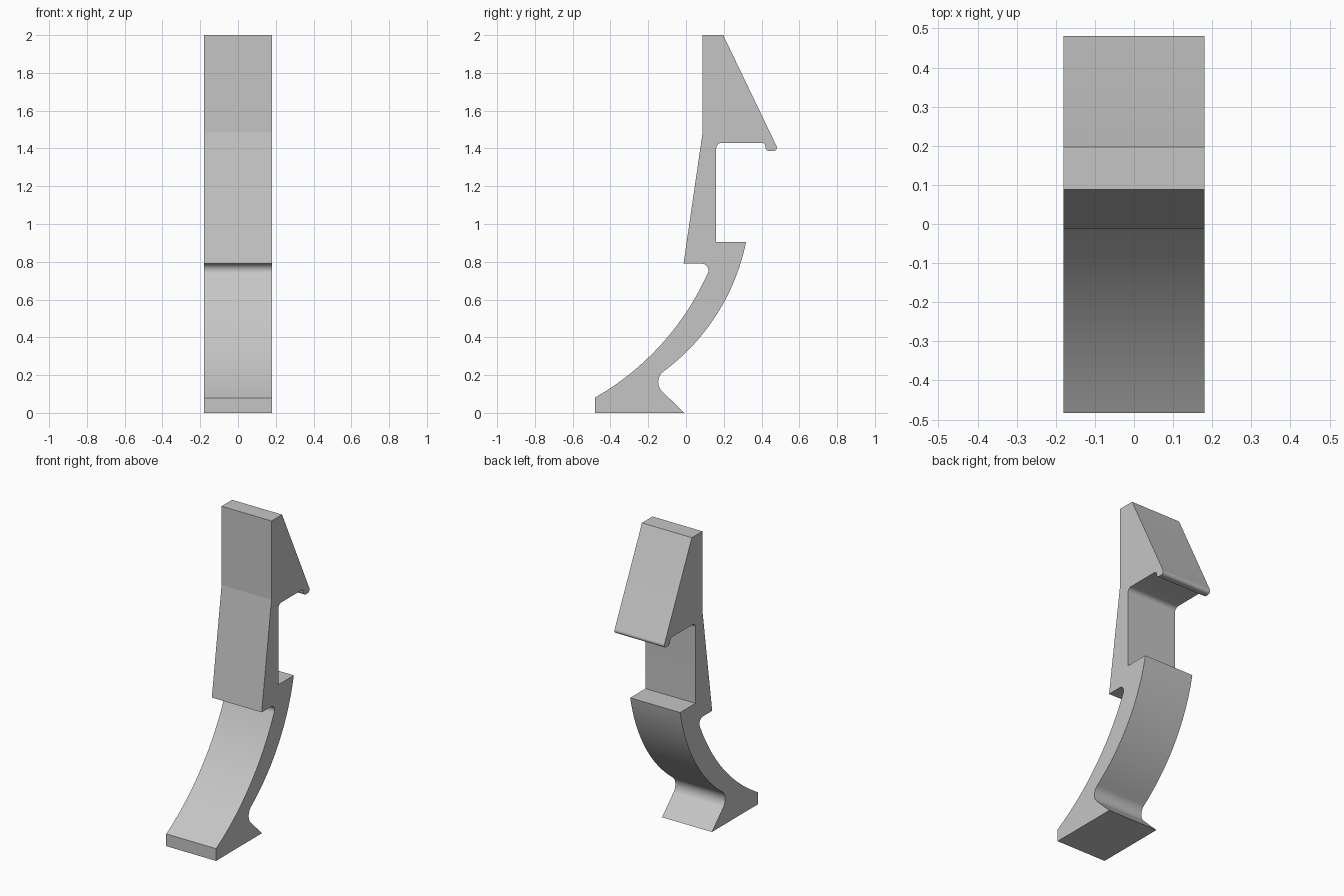
import bpy
import bmesh
import math
from mathutils import Vector

cube = bpy.data.objects.get("Cube")
if cube:
    bpy.data.objects.remove(cube, do_unlink=True)

HALF_WIDTH = 0.18


def arc(start, via, end, steps=20):
    """Points on the circle through three points, both ends included."""
    a, b, c = Vector(start), Vector(via), Vector(end)
    u, v = b - a, c - a
    d = 2 * u.cross(v)
    centre = a + Vector((v.y * u.length_squared - u.y * v.length_squared,
                         u.x * v.length_squared - v.x * u.length_squared)) / d
    first = math.atan2(*(a - centre).yx)
    last = math.atan2(*(c - centre).yx)
    sweep = (last - first) % math.tau
    if d < 0:
        sweep -= math.tau
    r = (a - centre).length
    return [(centre.x + r * math.cos(first + sweep * i / steps),
             centre.y + r * math.sin(first + sweep * i / steps))
            for i in range(steps + 1)]


def bow(start, end, sag):
    """Arc bulging to the right of its chord by sag."""
    a, b = Vector(start), Vector(end)
    side = Vector((b.y - a.y, a.x - b.x)).normalized()
    return arc(start, (a + b) / 2 + side * sag, end, 32)


# Side outline (y, z), counter-clockwise from the front of the foot
outline = [(-0.483, 0), (-0.01, 0)]
outline += arc((-0.132, 0.12), (-0.147, 0.165), (-0.122, 0.217))   # heel notch
outline += bow((-0.122, 0.217), (0.318, 0.905), 0.076)[1:]         # rear of leg
outline += [(0.16, 0.905)]                                         # lower ledge
outline += arc((0.16, 1.4), (0.169, 1.421), (0.19, 1.43))          # slot corner
outline += arc((0.40, 1.43), (0.414, 1.424), (0.42, 1.41))         # barb lip
outline += arc((0.42, 1.41), (0.427, 1.393), (0.444, 1.386))[1:]
outline += arc((0.46, 1.386), (0.479, 1.396), (0.478, 1.415))      # barb tip
outline += [(0.197, 2), (0.088, 2), (0.088, 1.485), (-0.013, 0.79)]
outline += arc((0.085, 0.79), (0.113, 0.774), (0.113, 0.735))      # front notch
outline += bow((-0.483, 0.08), (0.113, 0.735), 0.07)[::-1][1:]     # front of leg

# Extrude the outline across the width
bm = bmesh.new()
face = bm.faces.new([bm.verts.new((-HALF_WIDTH, y, z)) for y, z in outline])
result = bmesh.ops.extrude_face_region(bm, geom=[face], use_keep_orig=True)
bmesh.ops.translate(bm, vec=(2 * HALF_WIDTH, 0, 0),
                    verts=[v for v in result["geom"]
                           if isinstance(v, bmesh.types.BMVert)])
bmesh.ops.recalc_face_normals(bm, faces=bm.faces)
mesh = bpy.data.meshes.new("snap_clip")
bm.to_mesh(mesh)
bm.free()

clip = bpy.data.objects.new("snap_clip", mesh)
bpy.context.collection.objects.link(clip)

# Plain grey plastic
grey = bpy.data.materials.new("light_grey")
grey.use_nodes = True
colour = (0.56, 0.56, 0.56, 1)
grey.diffuse_color = colour
grey.node_tree.nodes["Principled BSDF"].inputs["Base Color"].default_value = colour
mesh.materials.append(grey)

# Smooth curves, crisp corners
bpy.ops.object.select_all(action="DESELECT")
clip.select_set(True)
bpy.context.view_layer.objects.active = clip
bpy.ops.object.shade_smooth_by_angle(angle=math.radians(7.5))
